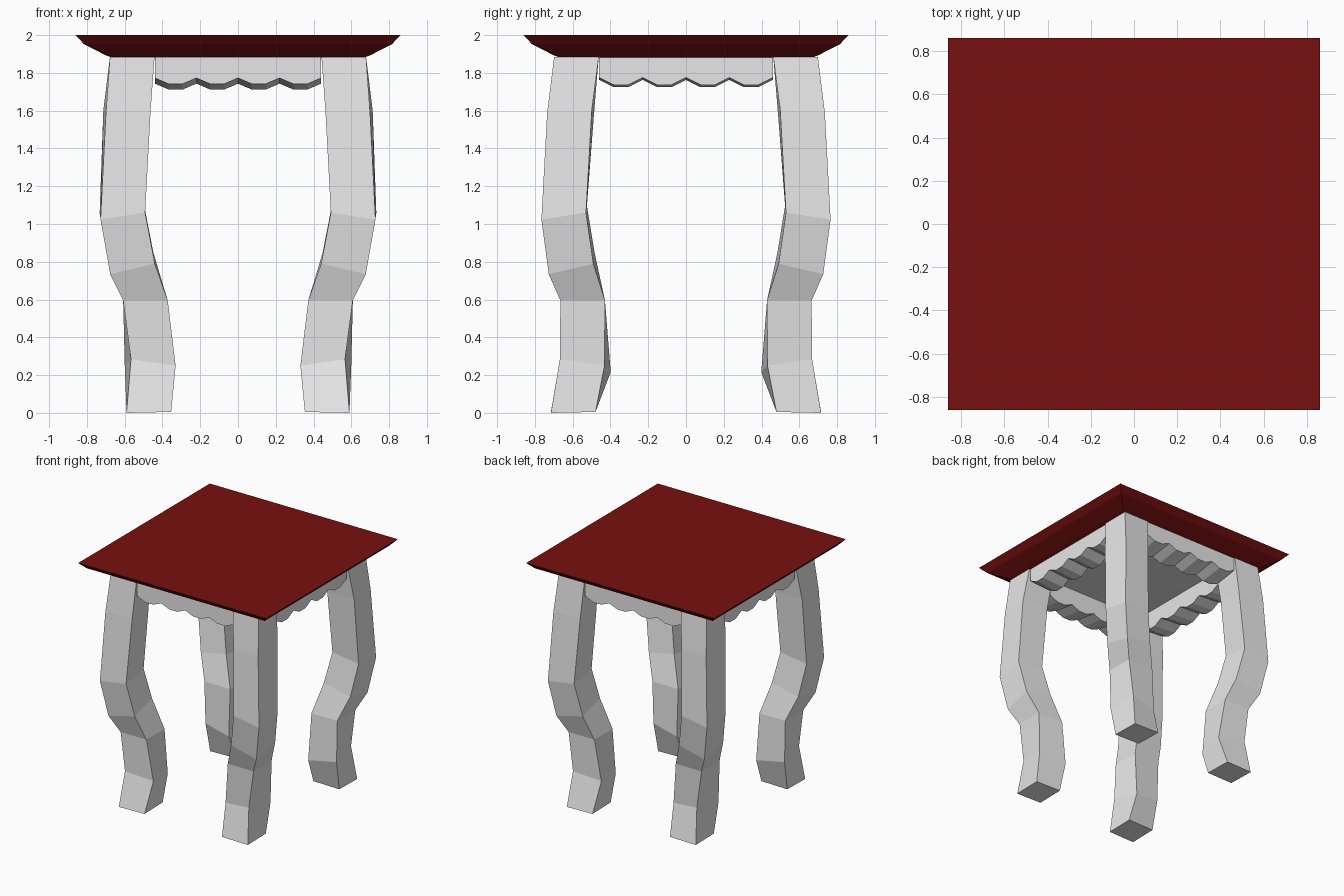
import bpy, bmesh

if "Cube" in bpy.data.objects:
    bpy.data.objects.remove(bpy.data.objects["Cube"])


def material(name, rgb):
    m = bpy.data.materials.new(name)
    m.diffuse_color = (*rgb, 1)
    m.use_nodes = True
    m.node_tree.nodes["Principled BSDF"].inputs["Base Color"].default_value = m.diffuse_color
    return m


GREY = material("pale grey", (0.8, 0.8, 0.8))
RED = material("dark red", (0.19, 0.005, 0.005))


def loft(name, rings, mats):
    """Skin a list of equal-length vertex rings and cap both ends."""
    bm = bmesh.new()
    vs = [[bm.verts.new(p) for p in r] for r in rings]
    n = len(vs[0])
    for a, b in zip(vs, vs[1:]):
        for i in range(n):
            j = (i + 1) % n
            bm.faces.new((a[i], a[j], b[j], b[i]))
    bm.faces.new(vs[0])
    bm.faces.new(vs[-1])
    bmesh.ops.recalc_face_normals(bm, faces=bm.faces)
    me = bpy.data.meshes.new(name)
    bm.to_mesh(me)
    bm.free()
    for m in mats:
        me.materials.append(m)
    ob = bpy.data.objects.new(name, me)
    bpy.context.collection.objects.link(ob)
    return ob


CORNERS = [(1, 1), (-1, 1), (-1, -1), (1, -1)]

# Table top: square rings flaring upward, grey underside
profile = [(0.665, 1.88), (0.70, 1.893), (0.815, 1.952), (0.86, 2.0)]
top = loft("table_top", [[(h * u, h * v, z) for u, v in CORNERS]
                         for h, z in profile], [RED, GREY])
for f in top.data.polygons:
    if f.normal.z < -0.99:
        f.material_index = 1

# Curved legs: centre x, centre y, height, twist, tilt per ring
LEG = [(0.56, 0.58, 1.885, 0.0, 0.0),
       (0.588, 0.61, 1.60, 0.06, -0.005),
       (0.612, 0.645, 1.06, 0.02, -0.018),
       (0.562, 0.605, 0.79, 0.03, -0.028),
       (0.49, 0.547, 0.595, 0.0, 0.0),
       (0.465, 0.533, 0.25, 0.14, 0.017),
       (0.472, 0.597, 0.005, 0.0, -0.0025)]
H = 0.118


def leg(name, sx, sy):
    rings = [[(sx * (cx + H * (u - t * v)), sy * (cy + H * (v + t * u)),
               z + k * (u + v)) for u, v in CORNERS]
             for cx, cy, z, t, k in LEG]
    loft(name, rings, [GREY])


for sx, side in ((-1, "left"), (1, "right")):
    for sy, end in ((-1, "front"), (1, "back")):
        leg(f"{end}_{side}_leg", sx, sy)


# Scalloped aprons: four lobes, lower edge dropping towards the inside
def apron(name, place, half, outer, inner, cusp, low, drop):
    w = half / 2
    edge = []
    for i in range(4):
        x = -half + i * w
        edge += [(x, cusp), (x + 0.33 * w, low), (x + 0.67 * w, low)]
    edge.append((half, cusp))
    rings = []
    for d, dz in ((outer, 0), (inner, drop)):
        outline = [(x, z - dz) for x, z in edge] + [(half, 1.885), (-half, 1.885)]
        rings.append([place(x, d, z) for x, z in outline])
    loft(name, rings, [GREY])


for s, end in ((-1, "front"), (1, "back")):
    apron(f"{end}_apron", lambda a, d, z: (a, s * d, z),
          0.44, 0.69, 0.49, 1.773, 1.742, 0.03)
for s, side in ((-1, "left"), (1, "right")):
    apron(f"{side}_apron", lambda a, d, z: (s * d, a, z),
          0.46, 0.67, 0.47, 1.775, 1.737, 0.012)
